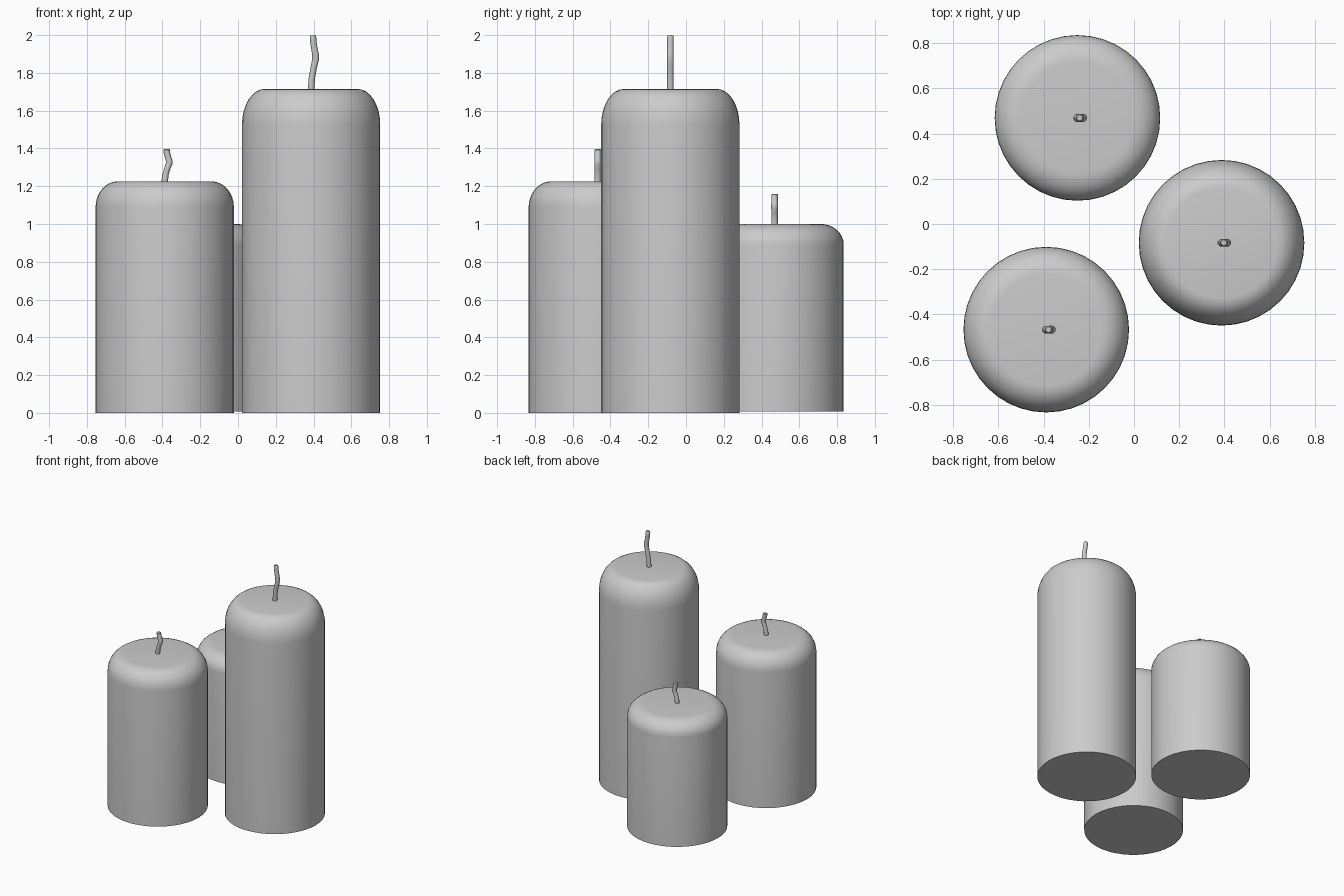
import bpy, bmesh, math

if "Cube" in bpy.data.objects:
    bpy.data.objects.remove(bpy.data.objects["Cube"])

R = 0.366        # candle radius
ROUND = 0.12     # radial width of the rounded shoulder


def make_rings(name, rings, sides):
    """Skin a stack of circles (cx, cy, z, radius), capped at both ends."""
    bm = bmesh.new()
    loops = []
    for cx, cy, z, r in rings:
        loops.append([bm.verts.new((cx + r * math.cos(2 * math.pi * i / sides),
                                    cy + r * math.sin(2 * math.pi * i / sides), z))
                      for i in range(sides)])
    for a, b in zip(loops, loops[1:]):
        for i in range(sides):
            j = (i + 1) % sides
            bm.faces.new((a[i], a[j], b[j], b[i]))
    bm.faces.new(loops[0][::-1])
    bm.faces.new(loops[-1])
    me = bpy.data.meshes.new(name)
    bm.to_mesh(me)
    bm.free()
    ob = bpy.data.objects.new(name, me)
    bpy.context.collection.objects.link(ob)
    bpy.ops.object.select_all(action='DESELECT')
    ob.select_set(True)
    bpy.context.view_layer.objects.active = ob
    bpy.ops.object.shade_smooth_by_angle(angle=math.radians(35))
    return ob


def candle(size, x, y, base, top, tip):
    # Wax body: straight side and a rounded shoulder that stretches with height
    drop = 0.11 * top
    rings = [(x, y, base, R)]
    for k in range(9):
        a = math.pi / 2 * k / 8
        rings.append((x, y, top - drop + drop * math.sin(a),
                      R - ROUND + ROUND * math.cos(a)))
    make_rings(size + "_candle", rings, 40)

    # Wick: bends towards +x and back, slightly sunk into the wax
    h = tip - top
    path = [(0, -0.06, 0.017), (0, 0, 0.017), (0.004, 0.2, 0.017),
            (0.013, 0.38, 0.017), (0.024, 0.55, 0.018), (0.024, 0.63, 0.018),
            (0.016, 0.78, 0.017), (0.011, 0.9, 0.017), (0.01, 0.97, 0.017),
            (0.01, 1, 0.012)]
    make_rings(size + "_wick",
               [(x + dx, y, top + t * h, r) for dx, t, r in path], 12)


candle("tall", 0.387, -0.083, 0.0, 1.715, 2.0)
candle("medium", -0.388, -0.467, 0.0, 1.226, 1.398)
candle("short", -0.25, 0.469, 0.008, 1.0, 1.16)
